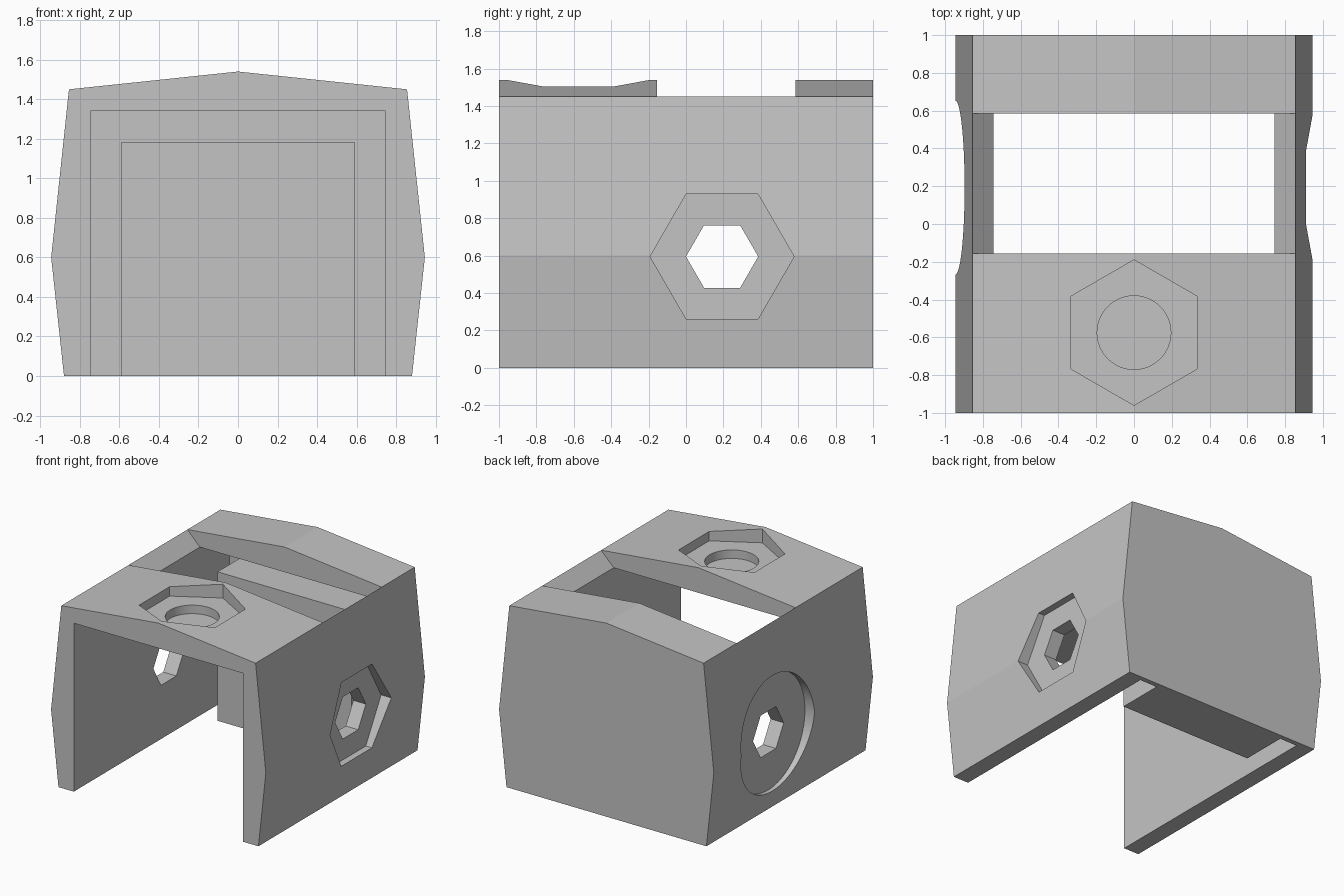
import bpy
import bmesh
from math import cos, sin, tau
from mathutils import Vector

default = bpy.data.objects.get("Cube")
if default:
    bpy.data.objects.remove(default, do_unlink=True)

grey = bpy.data.materials.new("plain_grey")
grey.use_nodes = True
colour = (0.55, 0.55, 0.55, 1)
grey.diffuse_color = colour
grey.node_tree.nodes["Principled BSDF"].inputs["Base Color"].default_value = colour


def prism(name, outline, axis, start, end):
    """Extrude a closed 2D outline along x, y or z."""
    def place(u, v):
        return {"x": (start, u, v), "y": (u, start, v), "z": (u, v, start)}[axis]

    bm = bmesh.new()
    face = bm.faces.new([bm.verts.new(place(u, v)) for u, v in outline])
    ext = bmesh.ops.extrude_face_region(bm, geom=[face])
    shift = Vector([end - start if a == axis else 0 for a in "xyz"])
    bmesh.ops.translate(bm, vec=shift,
                        verts=[g for g in ext["geom"] if isinstance(g, bmesh.types.BMVert)])
    bmesh.ops.recalc_face_normals(bm, faces=bm.faces)
    mesh = bpy.data.meshes.new(name)
    bm.to_mesh(mesh)
    bm.free()
    mesh.materials.append(grey)
    obj = bpy.data.objects.new(name, mesh)
    bpy.context.collection.objects.link(obj)
    return obj


def ring(sides, radius, u, v, turn=0.0):
    return [(u + radius * cos(tau * i / sides + turn),
             v + radius * sin(tau * i / sides + turn)) for i in range(sides)]


def mirrored(half):
    """Complete a right-hand outline with its mirror image."""
    return half + [(-u, v) for u, v in reversed(half) if u]


def cut(body, cutter):
    mod = body.modifiers.new(cutter.name, "BOOLEAN")
    mod.operation = "DIFFERENCE"
    mod.solver = "EXACT"
    mod.object = cutter
    bpy.context.view_layer.objects.active = body
    bpy.ops.object.modifier_apply(modifier=mod.name)
    bpy.data.objects.remove(cutter, do_unlink=True)


# Faceted outer shell
shell = prism("bracket_shell",
              mirrored([(0.88, 0), (0.945, 0.6), (0.855, 1.45), (0, 1.54)]),
              "y", -1, 1)

# Open front cavity, then the arched slot that leaves a block on the back wall
inside = [(0.745, -0.2), (0.745, 1.34)]
cut(shell, prism("cavity", mirrored(inside), "y", -1.2, 0.585))
cut(shell, prism("rear_slot",
                 mirrored(inside) + [(-0.59, -0.2), (-0.59, 1.185), (0.59, 1.185), (0.59, -0.2)],
                 "y", 0.5, 0.96))

# Roof window with sloping side sills
cut(shell, prism("roof_window", mirrored([(0.655, 1.25), (1.055, 1.65)]),
                 "y", -0.155, 0.585))

# Roof nut pocket with a blind round hole
quarter = tau / 4
cut(shell, prism("roof_hex_pocket", ring(6, 0.385, 0, -0.575, quarter), "z", 1.43, 1.7))
cut(shell, prism("roof_round_hole", ring(64, 0.195, 0, -0.575), "z", 1.362, 1.6))

# Side pockets: hexagonal on the left, round on the right, with hexagonal holes
cut(shell, prism("side_hex_pocket", ring(6, 0.385, 0.193, 0.595), "x", 0.855, 1.2))
cut(shell, prism("side_round_pocket", ring(72, 0.46, 0.193, 0.595), "x", -1.2, -0.86))
cut(shell, prism("side_hex_holes", ring(6, 0.193, 0.193, 0.595), "x", -1.2, 1.2))

# Smooth the round walls, keep every crease sharp
bpy.ops.object.select_all(action="DESELECT")
shell.select_set(True)
bpy.context.view_layer.objects.active = shell
bpy.ops.object.shade_smooth_by_angle(angle=0.1)
